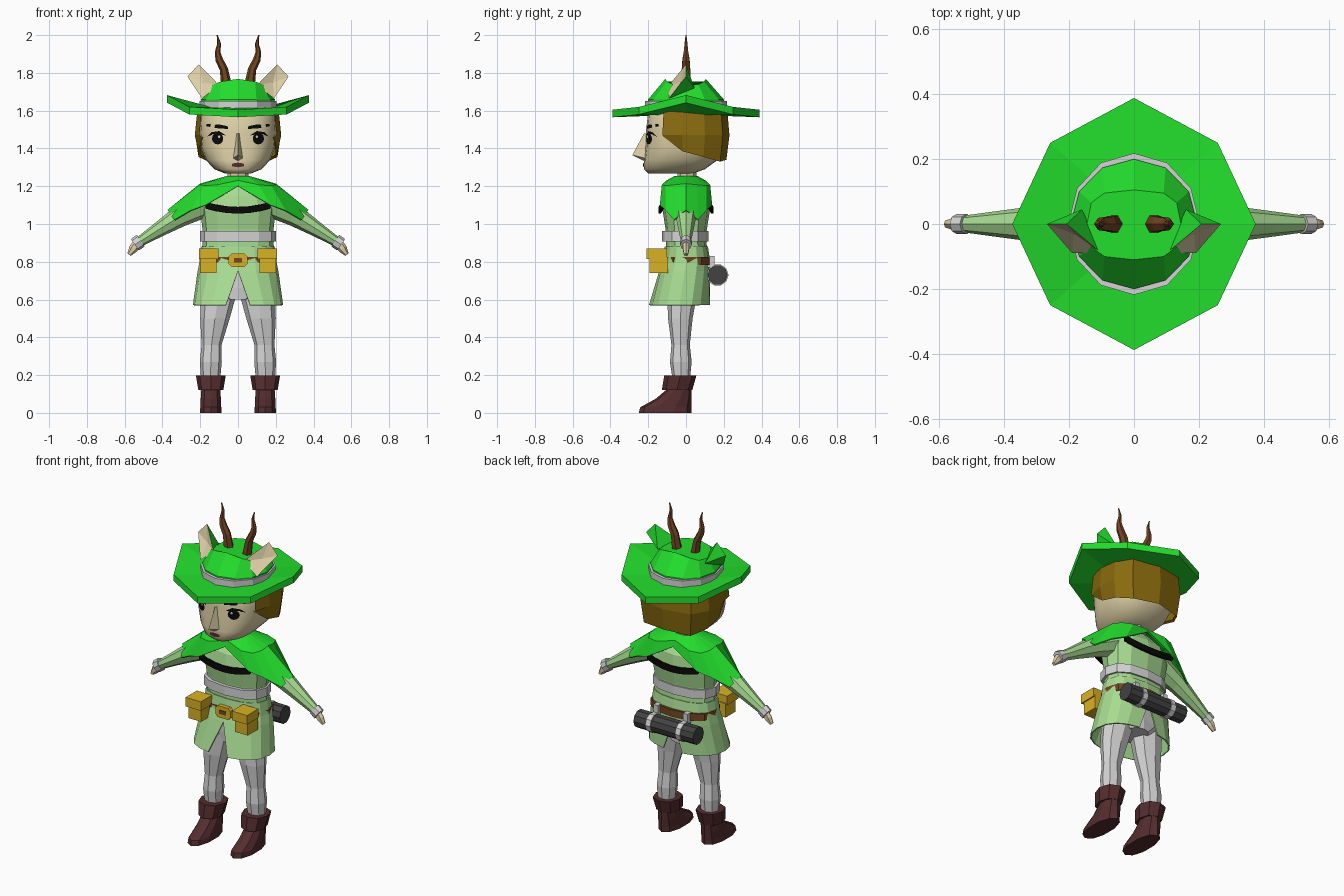
import bpy, bmesh, math
from mathutils import Vector
from mathutils.bvhtree import BVHTree

if "Cube" in bpy.data.objects:
    bpy.data.objects.remove(bpy.data.objects["Cube"])


def mat(name, r, g, b):
    m = bpy.data.materials.new(name)
    lin = [((c / 255 + 0.055) / 1.055) ** 2.4 if c > 10 else c / 255 / 12.92 for c in (r, g, b)]
    m.diffuse_color = (*lin, 1)
    m.use_nodes = True
    m.node_tree.nodes["Principled BSDF"].inputs["Base Color"].default_value = m.diffuse_color
    return m


GREEN = mat("bright green", 35, 222, 45)
LIGHT = mat("light green", 168, 220, 146)
GREY = mat("pale grey", 212, 212, 212)
SKIN = mat("skin beige", 224, 210, 168)
HAIR = mat("hair brown", 138, 107, 14)
BOOT = mat("dark brown", 84, 45, 46)
LEATHER = mat("leather brown", 116, 70, 36)
GOLD = mat("gold", 218, 178, 36)
BLACK = mat("black", 8, 8, 8)
DARK = mat("dark grey", 66, 66, 66)


def build(name, verts, faces, mats, mirror="", idx=None, thick=0, smooth=0):
    me = bpy.data.meshes.new(name)
    me.from_pydata([tuple(v) for v in verts], [], faces)
    for m in (mats if isinstance(mats, list) else [mats]):
        me.materials.append(m)
    for p, i in zip(me.polygons, idx or []):
        p.material_index = i
    bm = bmesh.new()
    bm.from_mesh(me)
    bmesh.ops.recalc_face_normals(bm, faces=bm.faces)
    bm.to_mesh(me)
    bm.free()
    ob = bpy.data.objects.new(name, me)
    bpy.context.collection.objects.link(ob)
    if mirror:
        md = ob.modifiers.new("mirror", "MIRROR")
        md.use_axis = ("x" in mirror, "y" in mirror, False)
    if thick:
        md = ob.modifiers.new("thickness", "SOLIDIFY")
        md.thickness, md.offset = thick, 0
    if smooth:
        bpy.ops.object.select_all(action="DESELECT")
        bpy.context.view_layer.objects.active = ob
        ob.select_set(True)
        bpy.ops.object.shade_smooth_by_angle(angle=math.radians(smooth))
    return ob


def loft(name, rings, m, closed=True, caps=True, **kw):
    n = len(rings[0])
    faces = [(r * n + i, r * n + (i + 1) % n, (r + 1) * n + (i + 1) % n, (r + 1) * n + i)
             for r in range(len(rings) - 1) for i in range(n if closed else n - 1)]
    if closed and caps:
        faces += [tuple(range(n)), tuple(range((len(rings) - 1) * n, len(rings) * n))]
    return build(name, [v for r in rings for v in r], faces, m, **kw)


def ring(z, rx, y0, y1, cx=0, n=12, p=2.4, a0=0, a1=360, closed=True):
    # superellipse section, starting at the front
    out = []
    for i in range(n):
        t = math.radians(a0 + (a1 - a0) * i / (n if closed else n - 1))
        s, c = math.sin(t), math.cos(t)
        out.append((cx + rx * math.copysign(abs(s) ** (2 / p), s) if abs(s) > 1e-6 else cx,
                    (y0 + y1) / 2 - (y1 - y0) / 2 * math.copysign(abs(c) ** (2 / p), c), z))
    return out


def tube(name, path, m, n=8, mirror="x"):
    # path of (x, y, z, radius in the xz plane, radius along y)
    rings = []
    for i, q in enumerate(path):
        a, b = path[max(i - 1, 0)], path[min(i + 1, len(path) - 1)]
        d = (Vector(b[:3]) - Vector(a[:3])).normalized()
        u = Vector((-d.z, 0, d.x)).normalized()
        rings.append([Vector(q[:3]) + u * q[3] * math.cos(2 * math.pi * k / n)
                      + Vector((0, q[4], 0)) * math.sin(2 * math.pi * k / n) for k in range(n)])
    return loft(name, rings, m, mirror=mirror)


def box(name, x0, x1, y0, y1, z0, z1, m, mirror=""):
    return loft(name, [[(x0, y0, z), (x1, y0, z), (x1, y1, z), (x0, y1, z)] for z in (z0, z1)], m, mirror=mirror)


# Head, neck and nose
head = loft("head", [ring(z, rx, a, b, n=20, p=2.5) for z, rx, a, b in (
    (1.268, .07, -.2, .04), (1.29, .125, -.222, .1), (1.34, .172, -.222, .17), (1.4, .195, -.215, .2),
    (1.48, .205, -.213, .21), (1.57, .2, -.203, .2), (1.64, .17, -.17, .17))], SKIN, smooth=50)
loft("neck", [ring(z, .055, -.045, .055, n=8, p=2) for z in (1.18, 1.3)], SKIN)
build("nose", [(0, -.222, 1.48), (0, -.284, 1.365), (0, -.225, 1.335), (.032, -.2, 1.345), (-.032, -.2, 1.345),
               (.016, -.2, 1.48), (-.016, -.2, 1.48)],
      [(0, 1, 3, 5), (0, 6, 4, 1), (1, 2, 3), (1, 4, 2)], SKIN)

# Face details projected onto the head
tree = BVHTree.FromPolygons([v.co for v in head.data.vertices], [p.vertices for p in head.data.polygons])


def plate(name, pts, m, mirror="x", off=.005):
    cx, cz = (sum(p[k] for p in pts) / len(pts) for k in (0, 1))
    vs = []
    for x, z in pts + [(cx, cz)]:
        hit = tree.ray_cast(Vector((x, -1, z)), Vector((0, 1, 0)))[0]
        vs.append((x, hit.y - off, z))
    n = len(pts)
    build(name, vs, [(i, (i + 1) % n, n) for i in range(n)], m, mirror=mirror)


plate("iris", [(.108 + .03 * math.cos(k * math.pi / 6), 1.452 + .031 * math.sin(k * math.pi / 6))
               for k in range(12)], BLACK)
plate("eye_glint", [(.1 + .007 * math.cos(k), 1.462 + .007 * math.sin(k)) for k in range(6)], GREY, off=.008)
plate("eyelash", [(.062, 1.468), (.1, 1.486), (.145, 1.478), (.165, 1.462), (.14, 1.486), (.1, 1.492)], BLACK)
plate("eyebrow", [(.052, 1.503), (.11, 1.507), (.17, 1.518), (.165, 1.53), (.1, 1.527), (.055, 1.518)], BLACK)
plate("mouth", [(-.032, 1.305), (0, 1.3), (.032, 1.305), (.03, 1.32), (0, 1.325), (-.03, 1.32)], BOOT, "")

# Hair wrapping the back and sides
cols = [(.198, -.125, 1.46), (.222, -.02, 1.385), (.22, .1, 1.355), (.165, .195, 1.33), (0, .23, 1.34)]
loft("hair", [[(.9 * x, .9 * y, zb + .01) for x, y, zb in cols], [(.95 * x, .93 * y, zb) for x, y, zb in cols],
              [(1.03 * x, y, max(1.47, zb)) for x, y, zb in cols], [(.97 * x, .95 * y, 1.6) for x, y, zb in cols]],
     HAIR, closed=False, mirror="x")

# Hat: upturned brim, band, crown
outer = [(0, -.388, 1.565), (.258, -.25, 1.58), (.375, 0, 1.642), (.258, .25, 1.58),
         (0, .388, 1.565), (-.258, .25, 1.58), (-.375, 0, 1.642), (-.258, -.25, 1.58)]
loft("hat_brim", [ring(1.575, .17, -.18, .18, n=8, p=2), outer, [(x, y, z + .04) for x, y, z in outer],
                  ring(1.615, .18, -.19, .19, n=8, p=2)], GREEN)
loft("hat_band", [ring(z, .203, -.218, .218, p=2) for z in (1.595, 1.652)], GREY)
loft("hat_crown", [ring(1.6, .19, -.2, .2, p=2), ring(1.66, .195, -.2, .2, p=2),
                   [(x, y, 1.768 - 1.7 * x * x) for x, y, z in ring(0, .145, -.11, .105, p=3)]], GREEN)

# Ears (pale front, green back) and horns
build("ear", [(.1, -.09, 1.735), (.19, -.09, 1.665), (.268, 0, 1.78), (.208, 0, 1.845),
              (.185, -.03, 1.75), (.16, .045, 1.72)],
      [(0, 1, 4), (1, 2, 4), (2, 3, 4), (3, 0, 4), (0, 3, 5), (3, 2, 5), (2, 1, 5), (1, 0, 5)],
      [SKIN, GREEN], "x", [0] * 4 + [1] * 4)
tube("horn", [(.062, 0, 1.74, .028, .03), (.075, 0, 1.82, .022, .026), (.1, 0, 1.87, .02, .022),
              (.108, 0, 1.91, .015, .014), (.1, 0, 1.955, .01, .009), (.11, 0, 2.0, .003, .003)], LEATHER, 6)

# Torso, waist sash and belt
loft("torso", [ring(*r) for r in ((.78, .195, -.11, .12), (.91, .188, -.105, .108), (.97, .188, -.108, .11),
     (1.08, .2, -.125, .128), (1.15, .17, -.11, .12), (1.215, .09, -.06, .07))], LIGHT)
loft("sash", [ring(z, .2, -.128, .118) for z in (.908, .962)], GREY)
loft("belt", [ring(z, .204, -.125, .14) for z in (.782, .825)], LEATHER)

# Skirt with front and back slits
loft("skirt", [ring(z, rx, a, b, n=9, a0=s, a1=180 - s, closed=False) for z, rx, a, b, s in (
    (.88, .19, -.108, .112, 0), (.8, .2, -.12, .125, 0), (.75, .21, -.138, .125, 0),
    (.57, .235, -.195, .125, 12))], LIGHT, closed=False, mirror="x", thick=.008)

# Legs and hips
loft("hips", [ring(z, rx, -.095, .085) for z, rx in ((.6, .07), (.66, .17), (.8, .18))], GREY)
loft("leg", [ring(z, rx, a, b, cx=cx, n=8, p=2.2) for z, cx, rx, a, b in (
    (.64, .1, .095, -.1, .06), (.5, .122, .078, -.095, .035), (.36, .14, .053, -.077, .02),
    (.27, .144, .058, -.085, .03), (.17, .145, .05, -.07, .02))], GREY, mirror="x")

# Boots and their turned cuffs
loft("boot", [ring(z, rx, a, .03, cx=.144, n=10, p=2.2) for z, rx, a in (
    (0, .06, -.25), (.03, .058, -.242), (.075, .056, -.16), (.13, .052, -.095))], BOOT, mirror="x")
loft("boot_cuff", [ring(z, rx, a, b, cx=.144, n=8, p=2.2) for z, rx, a, b in (
    (.12, .066, -.128, .033), (.198, .079, -.115, .055))], BOOT, mirror="x")

# Arms, wrist cuffs, hands
tube("sleeve", [(.15, 0, 1.115, .07, .075), (.3, 0, 1.045, .058, .056), (.42, 0, .97, .04, .04),
                (.53, 0, .9, .026, .025)], LIGHT)
tube("wrist_cuff", [(.515, 0, .912, .037, .031), (.546, 0, .89, .037, .031)], GREY)
tube("hand", [(.53, 0, .9, .026, .018), (.555, 0, .868, .024, .019), (.577, 0, .838, .011, .012)], SKIN, 6)

# Shoulder cape: quarter pattern of neck, shoulder and hem points
neck = [(0, -.06, 1.25), (.05, -.05, 1.25), (.06, -.03, 1.25), (.06, -.015, 1.25), (.06, 0, 1.25)]
mid = [(0, -.1, 1.228), (.11, -.125, 1.205), (.175, -.105, 1.2), (.2, -.055, 1.205), (.2, 0, 1.21)]
hem = [(0, -.122, 1.2), (.17, -.135, 1.1), (.25, -.105, 1.07), (.335, -.062, 1.02), (.37, 0, 1.072)]
loft("cape", [neck, mid, hem], GREEN, closed=False, mirror="xy", thick=.008)

# Strap across chest and back
arc = [(x, -.14 + .6 * x * x, 1.055 + .9 * x * x) for x in (0, .06, .12, .17)]
loft("cape_strap", [arc, [(x, y, z + .036) for x, y, z in arc]], BLACK, closed=False, mirror="xy", thick=.012)

# Buckle and pouches
loft("buckle", [[(x * s, y, .808 + z * s) for x, z in ((-.05, -.02), (-.035, -.035), (.035, -.035), (.05, -.02),
     (.05, .02), (.035, .035), (-.035, .035), (-.05, .02))] for y, s in ((-.12, 1), (-.145, 1), (-.145, .55))], GOLD)
box("buckle_centre", -.022, .022, -.149, -.144, .797, .819, LEATHER)
box("pouch", .113, .2, -.192, -.095, .74, .825, GOLD, "x")
box("pouch_flap", .104, .207, -.208, -.1, .815, .87, GOLD, "x")


# Bedroll with two straps
def roll(name, x0, x1, r, m, mirror=""):
    loft(name, [[(x, .167 + r * math.cos(k * math.pi / 5), .73 + r * math.sin(k * math.pi / 5))
                 for k in range(10)] for x in (x0, x1)], m, mirror=mirror)


roll("bedroll", -.2, .2, .053, DARK)
roll("bedroll_strap", .085, .115, .058, GREY, "x")
box("strap_loop", .085, .115, .115, .15, .77, .83, GREY, "x")
